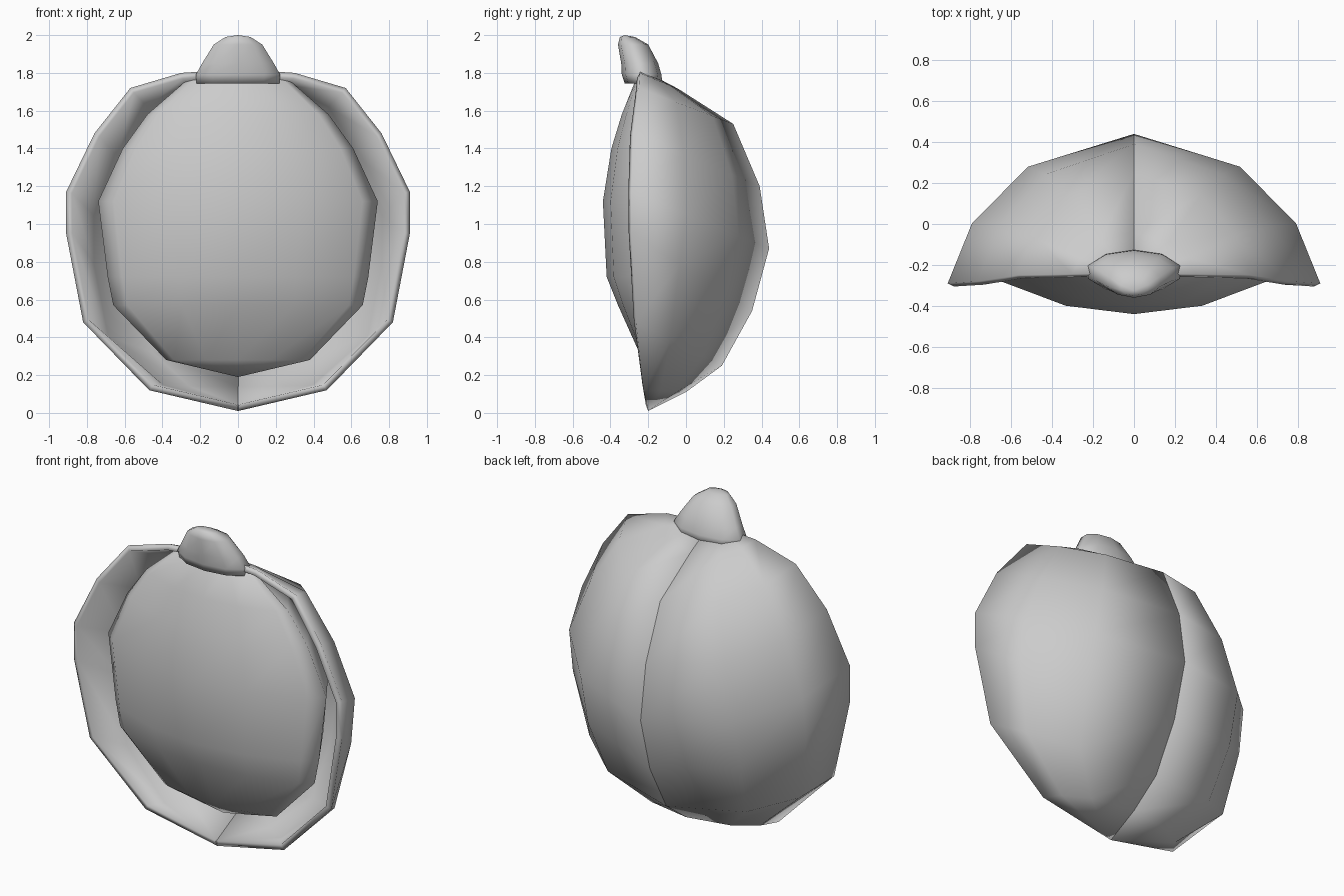
import bpy, bmesh, math

if "Cube" in bpy.data.objects:
    bpy.data.objects.remove(bpy.data.objects["Cube"])

grey = bpy.data.materials.new("light grey")
grey.diffuse_color = (0.6, 0.6, 0.6, 1)
grey.use_nodes = True
grey.node_tree.nodes["Principled BSDF"].inputs["Base Color"].default_value = grey.diffuse_color


def finish(name, bm, outward=True):
    bmesh.ops.remove_doubles(bm, verts=bm.verts, dist=0.0005)
    if outward:
        bmesh.ops.recalc_face_normals(bm, faces=bm.faces)
    me = bpy.data.meshes.new(name)
    bm.to_mesh(me)
    bm.free()
    me.materials.append(grey)
    for p in me.polygons:
        p.use_smooth = True
    ob = bpy.data.objects.new(name, me)
    bpy.context.collection.objects.link(ob)
    return ob


def loft(bm, rows, closed=False, flip=False):
    """Skin a list of equally long point rows with quads."""
    grid = [[bm.verts.new(p) for p in r] for r in rows]
    n = len(rows[0])
    for a, b in zip(grid, grid[1:]):
        for j in range(n if closed else n - 1):
            k = (j + 1) % n
            f = [a[j], a[k], b[k], b[j]]
            bm.faces.new(f[::-1] if flip else f)
    return grid


# Wing covers: spine (y, z) and rim (x, y, z) for each row, top to bottom
shell = [
    ((-.24, 1.82), (0, -.24, 1.82)),
    ((-.04, 1.715), (.30, -.245, 1.80)),
    ((.25, 1.53), (.57, -.25, 1.72)),
    ((.39, 1.20), (.76, -.28, 1.48)),
    ((.44, .87), (.91, -.29, 1.17)),
    ((.35, .54), (.91, -.29, .95)),
    ((.19, .25), (.82, -.265, .48)),
    ((0, .11), (.47, -.225, .12)),
    ((-.2, .01), (0, -.2, .01)),
]
arc = [(0, 1), (.57, .78), (.87, .40), (1, 0)]
for name, s in (("right_wing_cover", 1), ("left_wing_cover", -1)):
    bm = bmesh.new()
    loft(bm, [[(s * u * rx, ry + (sy - ry) * v, rz + (sz - rz) * v)
               for u, v in arc] for (sy, sz), (rx, ry, rz) in shell], flip=s < 0)
    ob = finish(name, bm, False)
    # make sure the outside faces backwards before thickening inward
    if sum(p.normal.y * p.area for p in ob.data.polygons) < 0:
        ob.data.flip_normals()
    mod = ob.modifiers.new("thickness", 'SOLIDIFY')
    mod.thickness = 0.035
    mod.offset = -1

# Body: height, half width, front y, side y, rear y
body = [
    (.19, 0, -.14, -.14, -.14),
    (.28, .38, -.23, -.17, -.04),
    (.57, .66, -.36, -.20, .10),
    (.72, .69, -.42, -.20, .14),
    (1.12, .74, -.44, -.20, .14),
    (1.40, .61, -.395, -.20, .08),
    (1.58, .48, -.34, -.20, 0),
    (1.78, .25, -.26, -.22, -.19),
    (1.80, 0, -.24, -.24, -.24),
]
front = [(-1, 0), (-.89, .32), (-.45, .83), (0, 1), (.45, .83), (.89, .32), (1, 0)]
bm = bmesh.new()
loft(bm, [[(u * w, e + (f - e) * v, z) for u, v in front]
          + [(.7 * w, b, z), (-.7 * w, b, z)] for z, w, f, e, b in body], closed=True)
finish("body", bm)

# Head: height, centre y, half width, half depth
head = [
    (1.745, -.225, .23, .10),
    (1.79, -.235, .235, .105),
    (1.85, -.245, .20, .098),
    (1.95, -.28, .135, .08),
    (1.99, -.31, .07, .04),
    (2.0, -.325, 0, 0),
]
bm = bmesh.new()
sides = 10
rings = loft(bm, [[(w * math.cos(a), cy + d * math.sin(a), z)
                   for a in (2 * math.pi * (i + .5) / sides for i in range(sides))]
                  for z, cy, w, d in head], closed=True)
bm.faces.new(rings[0])
finish("head", bm)
bpy.context.view_layer.update()
